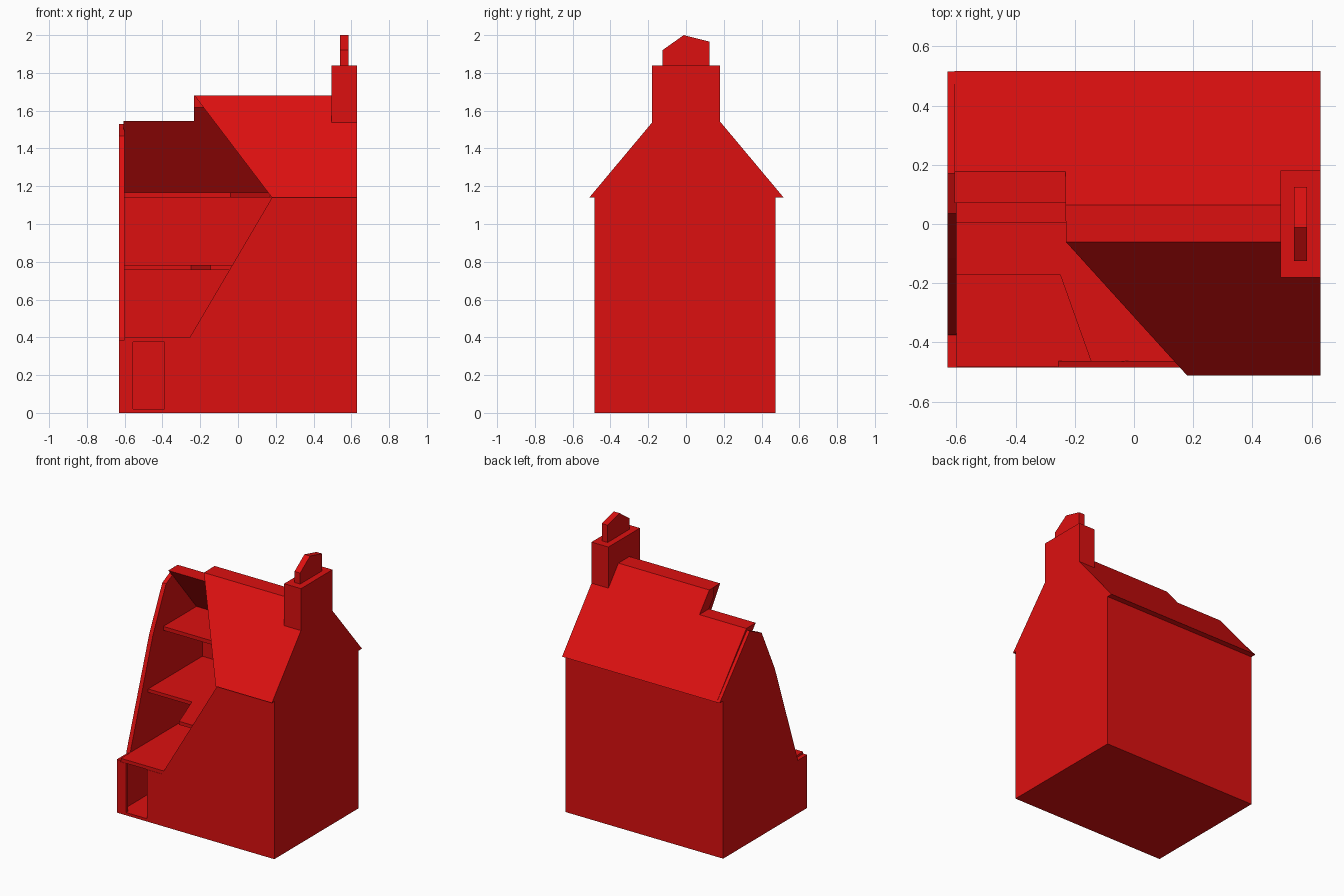
import bpy
import bmesh

if "Cube" in bpy.data.objects:
    bpy.data.objects.remove(bpy.data.objects["Cube"], do_unlink=True)

red = bpy.data.materials.new("red_paint")
red.use_nodes = True
RED = (0.72, 0.005, 0.005, 1)
red.diffuse_color = RED
red.node_tree.nodes["Principled BSDF"].inputs["Base Color"].default_value = RED


def prism(name, axis, start, end, outline):
    """Extrude an outline along an axis; it holds (y,z), (x,z) or (x,y) pairs."""
    place = {"x": lambda a, b: (start, a, b),
             "y": lambda a, b: (a, start, b),
             "z": lambda a, b: (a, b, start)}[axis]
    bm = bmesh.new()
    face = bm.faces.new([bm.verts.new(place(a, b)) for a, b in outline])
    grown = bmesh.ops.extrude_face_region(bm, geom=[face])["geom"]
    for v in grown:
        if isinstance(v, bmesh.types.BMVert):
            v.co["xyz".index(axis)] = end
    bmesh.ops.recalc_face_normals(bm, faces=bm.faces)
    mesh = bpy.data.meshes.new(name)
    bm.to_mesh(mesh)
    bm.free()
    mesh.materials.append(red)
    obj = bpy.data.objects.new(name, mesh)
    bpy.context.collection.objects.link(obj)
    return obj


def rect(a0, a1, b0, b1):
    return [(a0, b0), (a1, b0), (a1, b1), (a0, b1)]


def cut(obj, cutter):
    cutter.hide_render = True
    cutter.hide_viewport = True
    cutter.display_type = "WIRE"
    mod = obj.modifiers.new(cutter.name, "BOOLEAN")
    mod.operation = "DIFFERENCE"
    mod.solver = "EXACT"
    mod.object = cutter


LEFT, RIGHT, FRONT, BACK = -0.63, 0.63, -0.485, 0.475
WALL, EAVE = 0.03, 1.14

# Outer walls
prism("back_wall", "y", BACK - 0.025, BACK, rect(LEFT + WALL, RIGHT - WALL, 0.02, EAVE))
prism("right_wall", "x", RIGHT - WALL, RIGHT,
      [(FRONT, 0.02), (BACK, 0.02), (BACK, EAVE), (0.405, EAVE),
       (0, 1.63), (-0.405, EAVE), (FRONT, EAVE)])
prism("left_wall", "x", LEFT, LEFT + WALL,
      [(FRONT, 0.02), (BACK, 0.02), (BACK, EAVE), (0.515, EAVE), (0.17, 1.53),
       (0.035, 1.465), (-0.115, 1.15), (-0.375, 0.4), (-0.375, 0.385), (FRONT, 0.385)])

# Front wall with its slanted open edge, and the post beside the doorway
prism("front_wall", "y", FRONT, FRONT + 0.022,
      [(-0.39, 0.02), (RIGHT - WALL, 0.02), (RIGHT - WALL, EAVE), (0.18, EAVE),
       (-0.27, 0.375), (-0.39, 0.375)])
prism("door_post", "y", FRONT, FRONT + 0.022, rect(LEFT + WALL, -0.555, 0.02, 0.375))

# Floors, the upper two cut back diagonally
prism("ground_floor", "z", 0, 0.02, rect(LEFT, RIGHT, FRONT, BACK))
prism("first_floor", "z", 0.375, 0.4, rect(LEFT + WALL, RIGHT - WALL, FRONT + 0.002, BACK - 0.025))
for name, low, high, edge, bend, end in (
        ("second_floor", 0.757, 0.782, -0.17, -0.25, -0.145),
        ("attic_floor", EAVE, 1.168, 0.003, -0.04, 0.17)):
    prism(name, "z", low, high,
          [(LEFT + WALL, edge), (bend, edge), (end, FRONT + 0.02), (RIGHT - WALL, FRONT + 0.02),
           (RIGHT - WALL, BACK - 0.025), (LEFT + WALL, BACK - 0.025)])

# Roof shell, opened at the front left and lowered over the open end
roof = prism("roof", "x", -0.607, RIGHT,
             [(-0.512, EAVE), (-0.06, 1.68), (0.065, 1.68), (0.517, EAVE),
              (0.405, EAVE), (0, 1.63), (-0.405, EAVE)])
cut(roof, prism("ridge_cutter", "x", -0.8, -0.232, rect(-0.7, 0.7, 1.545, 1.9)))
cut(roof, prism("opening_cutter", "y", -0.8, 0.01,
                [(-0.9, 1.0), (0.286, 1.0), (-0.232, 1.682), (-0.232, 1.8), (-0.9, 1.8)]))

# Chimney with a peaked fin on top
prism("chimney", "x", 0.495, RIGHT, rect(-0.18, 0.18, 1.5, 1.84))
prism("chimney_fin", "x", 0.54, 0.585,
      [(-0.125, 1.84), (0.125, 1.84), (0.125, 1.965), (-0.012, 2.0), (-0.125, 1.92)])
